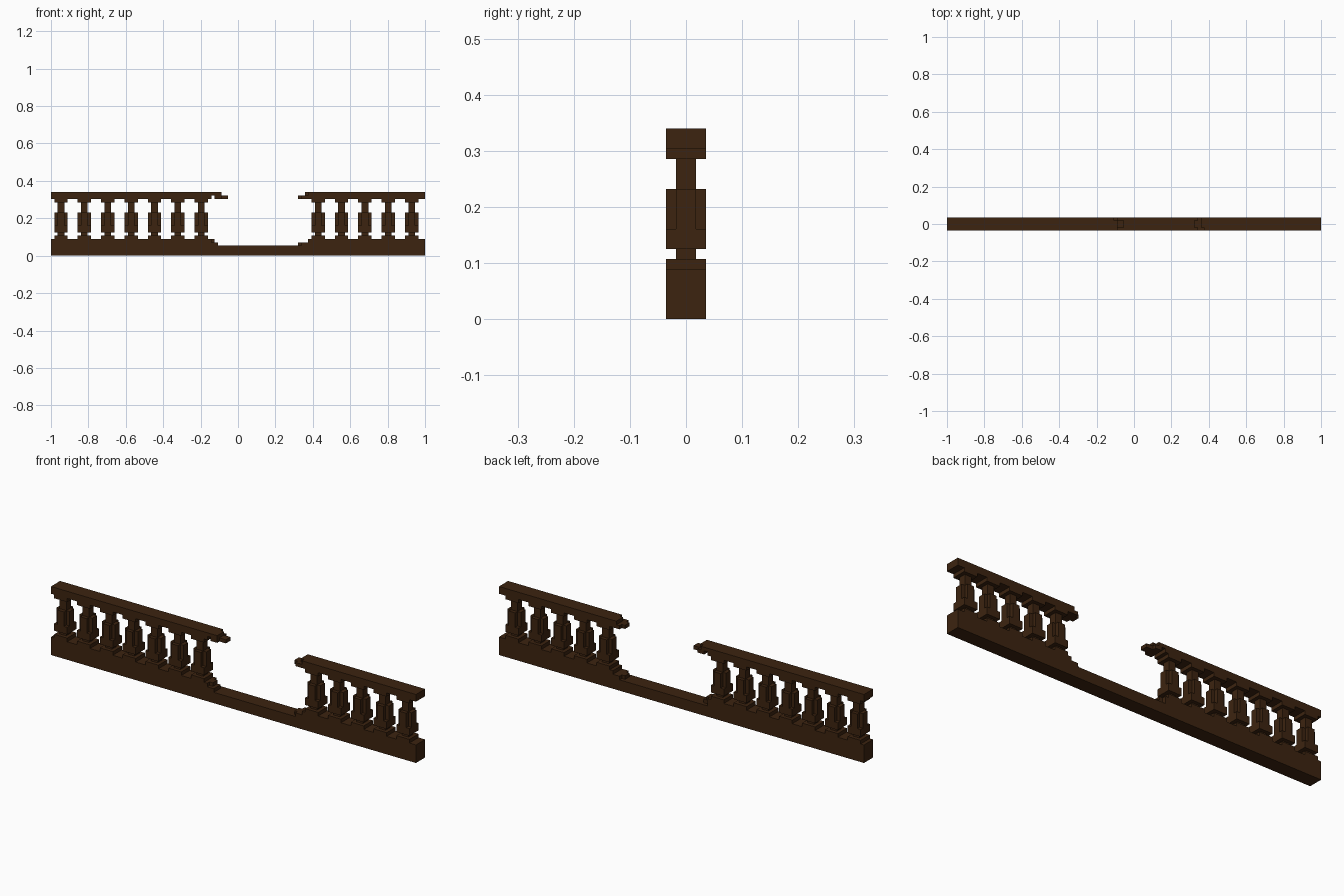
import bpy
import bmesh
from mathutils import Matrix, Vector

cube = bpy.data.objects.get("Cube")
if cube:
    bpy.data.objects.remove(cube, do_unlink=True)

LENGTH = 112            # length of the model in block units
U = 2 / LENGTH          # size of one block

wood = bpy.data.materials.new("dark_brown_wood")
wood.use_nodes = True
colour = (0.046, 0.0175, 0.005, 1)
wood.diffuse_color = colour
wood.node_tree.nodes["Principled BSDF"].inputs["Base Color"].default_value = colour


def add_box(bm, x0, x1, z0, z1, y0=-2, y1=2):
    """Add a box given in block units."""
    size = Vector((x1 - x0, y1 - y0, z1 - z0)) * U
    mid = Vector((x0 + x1 - LENGTH, y0 + y1, z0 + z1)) * U / 2
    bmesh.ops.create_cube(bm, size=1, matrix=Matrix.Translation(mid) @ Matrix.Diagonal(size).to_4x4())


def make_part(name, boxes):
    bm = bmesh.new()
    for box in boxes:
        add_box(bm, *box)
    mesh = bpy.data.meshes.new(name)
    bm.to_mesh(mesh)
    bm.free()
    mesh.materials.append(wood)
    obj = bpy.data.objects.new(name, mesh)
    bpy.context.collection.objects.link(obj)
    return obj


# Base: low sill, raised sides with broken steps beside the gap
make_part("base_sill", [(0, LENGTH, 0, 3)])
make_part("right_base", [
    (0, 48, 3, 5),
    (48, 50, 3, 4, -2, 1),
    (48, 49, 4, 5, -1, 1),
])
make_part("left_base", [
    (77, LENGTH, 3, 5),
    (75, 77, 3, 4),
    (74, 75, 3, 4, -1, 1),
])

# Hand rails with splintered ends
make_part("right_rail", [
    (0, 50, 18, 19),
    (50, 51, 18, 19, -2, 1),
    (0, 48, 17, 18),
    (49, 51, 17, 18),
    (51, 53, 17, 18, -1, 1),
])
make_part("left_rail", [
    (77, LENGTH, 17, 19),
    (76, 77, 18, 19, -1, 2),
    (75, 77, 17, 18),
    (74, 75, 17, 18, -1, 1),
])

# Balusters: foot, neck, bulb, crossed upper bulb, shaft and cap
for i, c in enumerate([*range(3, 46, 7), *range(80, 109, 7)]):
    make_part(f"baluster_{i + 1}", [
        (c - 2, c + 2, 5, 6),
        (c - 1, c + 1, 6, 7, -1, 1),
        (c - 2, c + 2, 7, 9),
        (c - 2, c + 2, 9, 13, -1, 1),
        (c - 1, c + 1, 9, 13, -2, -1),
        (c - 1, c + 1, 9, 13, 1, 2),
        (c - 1, c + 1, 13, 16, -1, 1),
        (c - 2, c + 2, 16, 17),
    ])
